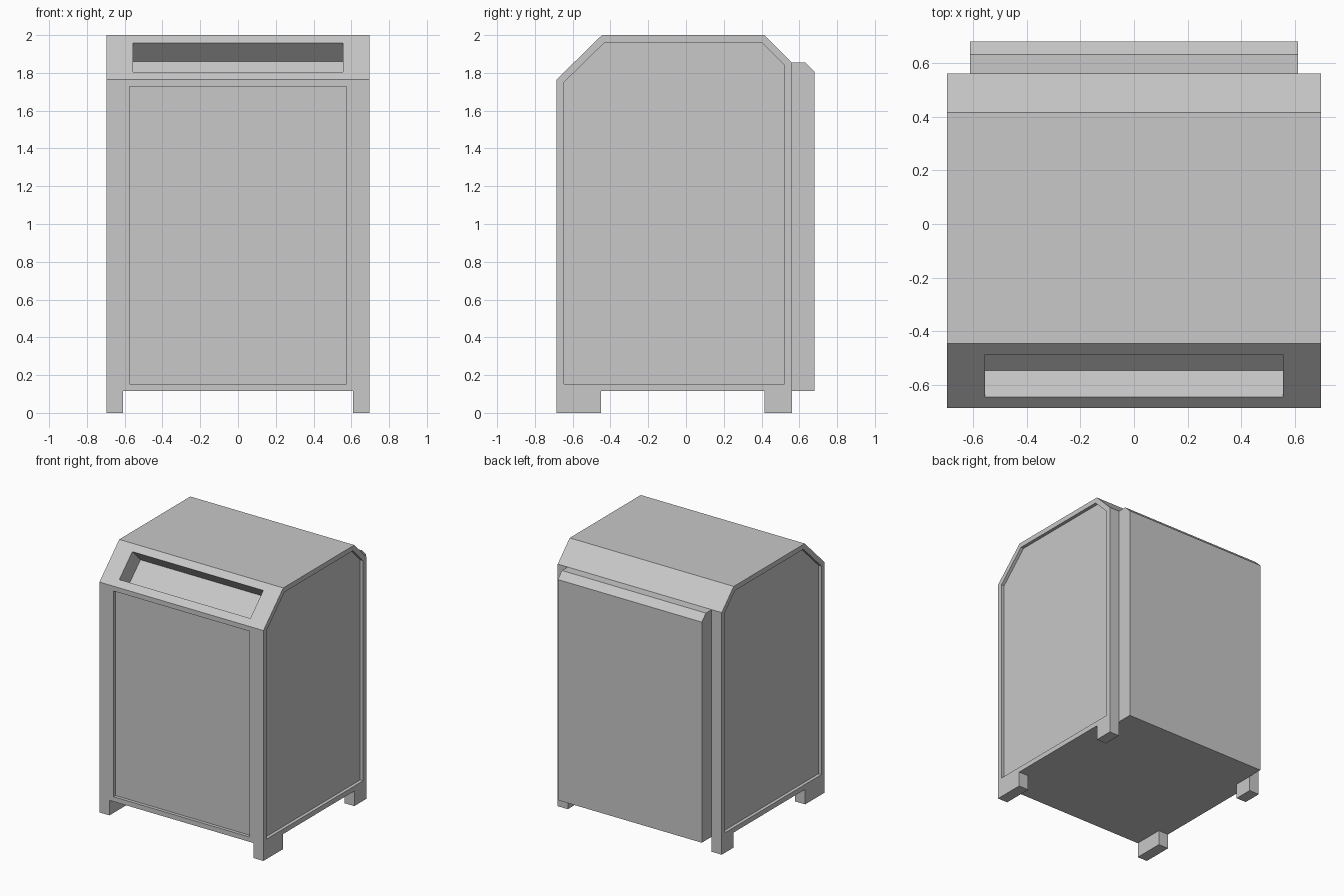
import bpy
import bmesh
from mathutils import Vector

cube = bpy.data.objects.get("Cube")
if cube:
    bpy.data.objects.remove(cube, do_unlink=True)

# Single painted-metal colour
grey = bpy.data.materials.new("light_grey_metal")
grey.use_nodes = True
grey.diffuse_color = (0.58, 0.58, 0.58, 1)
bsdf = next(n for n in grey.node_tree.nodes if n.type == "BSDF_PRINCIPLED")
bsdf.inputs["Base Color"].default_value = grey.diffuse_color

HALF = 0.695
FLOOR = 0.115
FRONT, BACK = -0.685, 0.56


def prism(profile, half_width):
    """Extrude a (y, z) profile along x, symmetric about x = 0."""
    bm = bmesh.new()
    face = bm.faces.new([bm.verts.new((-half_width, y, z)) for y, z in profile])
    out = bmesh.ops.extrude_face_region(bm, geom=[face])
    verts = [v for v in out["geom"] if isinstance(v, bmesh.types.BMVert)]
    bmesh.ops.translate(bm, verts=verts, vec=(2 * half_width, 0, 0))
    bmesh.ops.recalc_face_normals(bm, faces=bm.faces)
    return bm


def finish(bm, name, location=(0, 0, 0)):
    mesh = bpy.data.meshes.new(name)
    bm.to_mesh(mesh)
    bm.free()
    mesh.materials.append(grey)
    obj = bpy.data.objects.new(name, mesh)
    obj.location = location
    bpy.context.collection.objects.link(obj)
    return obj


def recess(bm, direction, margin, depth, half_width=None):
    """Sink a framed panel into the face that looks along direction."""
    aim = Vector(direction).normalized()
    bm.normal_update()
    face = max(bm.faces, key=lambda f: f.normal.dot(aim))
    bmesh.ops.inset_individual(bm, faces=[face], thickness=margin,
                               use_even_offset=True)
    if half_width:
        for v in face.verts:
            v.co.x = half_width if v.co.x > 0 else -half_width
    bm.normal_update()
    push = face.normal * -depth
    out = bmesh.ops.extrude_discrete_faces(bm, faces=[face])
    bmesh.ops.translate(bm, verts=out["faces"][0].verts, vec=push)


# Cabinet body with sloped front and back shoulders
body = prism([(FRONT, FLOOR), (FRONT, 1.765), (-0.445, 2), (0.415, 2),
              (BACK, 1.855), (BACK, FLOOR)], HALF)
recess(body, (0, -1, 1), 0.058, 0.14, 0.555)    # deposit slot
recess(body, (0, -1, 0), 0.037, 0.025, 0.575)   # front panel
for side in (-1, 1):
    recess(body, (side, 0, 0), 0.038, 0.025)    # side panels
finish(body, "cabinet_body")

# Back door with a chamfered top edge
door = prism([(BACK, FLOOR), (BACK, 1.855), (0.63, 1.855),
              (0.68, 1.805), (0.68, FLOOR)], 0.61)
finish(door, "back_door")

# Four corner feet
for end, y0, y1 in (("front", FRONT, -0.45), ("back", 0.415, BACK)):
    for side, sign in (("left", 1), ("right", -1)):
        foot = prism([(y0, 0), (y0, FLOOR), (y1, FLOOR), (y1, 0)], 0.0425)
        finish(foot, f"{end}_{side}_foot", (sign * (HALF - 0.0425), 0, 0))
